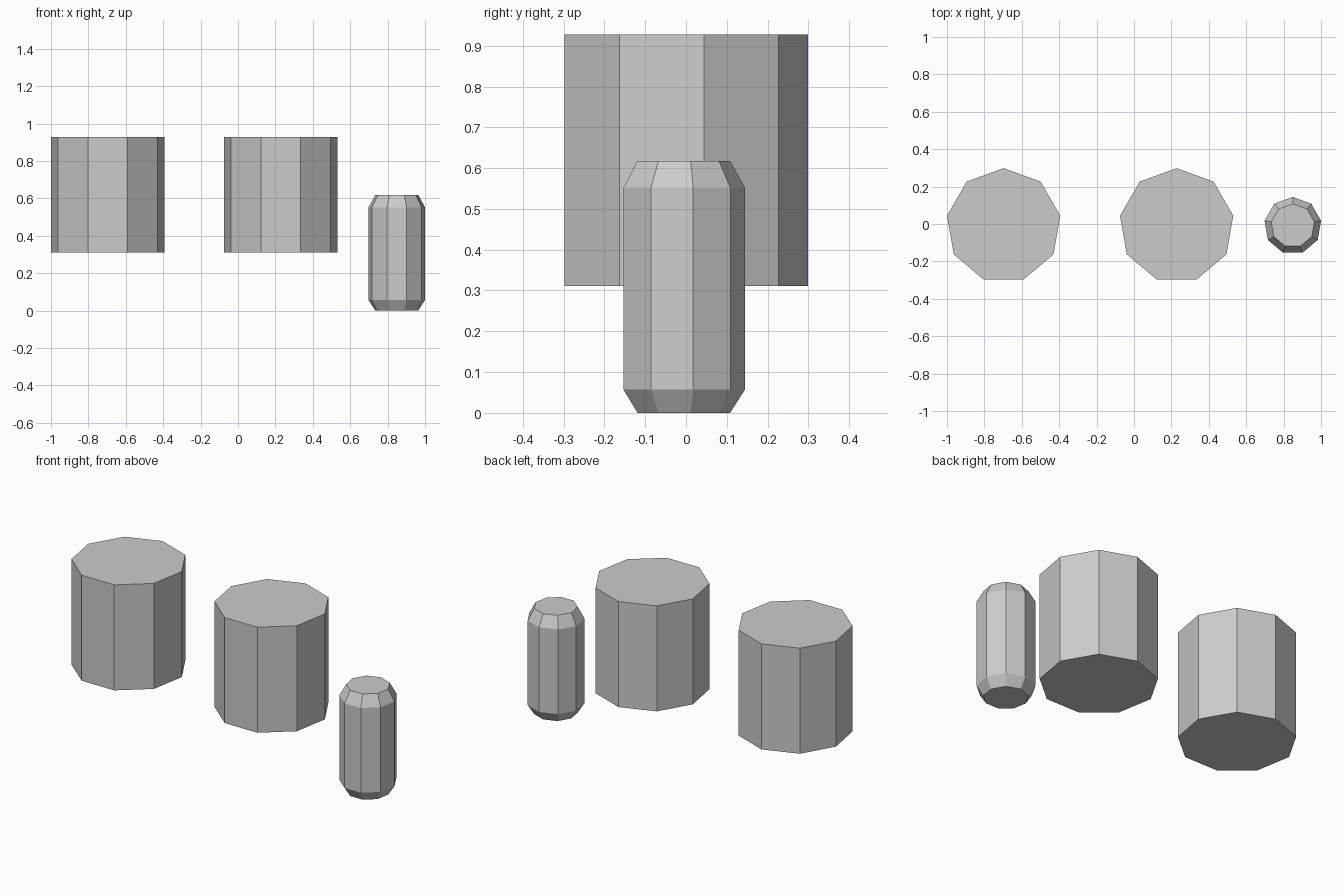
import bpy, bmesh
from math import cos, sin, pi

if "Cube" in bpy.data.objects:
    bpy.data.objects.remove(bpy.data.objects["Cube"])

SIDES = 9

def lathe(name, cx, cy, rings):
    """Closed nine-sided solid from (radius, z) rings, one corner facing +y."""
    bm = bmesh.new()
    loops = []
    for r, z in rings:
        angles = [pi / 2 + 2 * pi * i / SIDES for i in range(SIDES)]
        loops.append([bm.verts.new((r * cos(a), r * sin(a), z)) for a in angles])
    for lo, hi in zip(loops, loops[1:]):
        for i in range(SIDES):
            j = (i + 1) % SIDES
            bm.faces.new((lo[i], lo[j], hi[j], hi[i]))
    bm.faces.new(loops[0][::-1])
    bm.faces.new(loops[-1])
    mesh = bpy.data.meshes.new(name)
    bm.to_mesh(mesh)
    bm.free()
    ob = bpy.data.objects.new(name, mesh)
    ob.location = (cx, cy, 0)
    bpy.context.collection.objects.link(ob)
    return ob

# Two large raised drums
for name, x in (("left_drum", -0.697), ("middle_drum", 0.228)):
    lathe(name, x, -0.009, [(0.3075, 0.311), (0.3075, 0.928)])

# Small canister with chamfered ends
lathe("small_canister", 0.849, -0.009,
      [(0.117, 0.0), (0.1535, 0.057), (0.1535, 0.552), (0.117, 0.618)])
